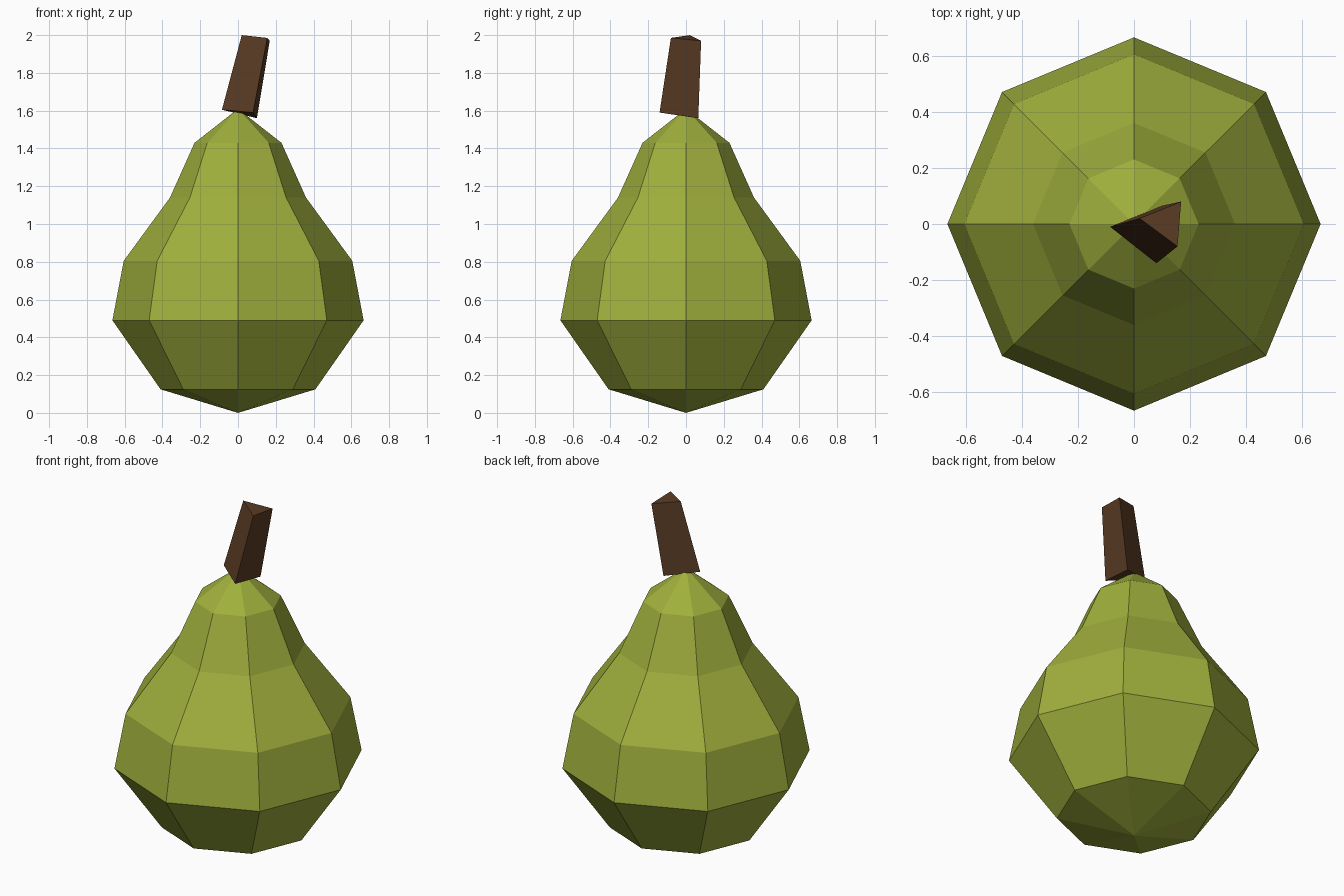
import bpy
import bmesh
import math
from mathutils import Matrix, Vector

cube = bpy.data.objects.get("Cube")
if cube:
    bpy.data.objects.remove(cube, do_unlink=True)


def make_material(name, rgb):
    mat = bpy.data.materials.new(name)
    mat.use_nodes = True
    color = (*rgb, 1.0)
    mat.diffuse_color = color
    mat.node_tree.nodes["Principled BSDF"].inputs["Base Color"].default_value = color
    return mat


def make_object(name, bm, mat):
    bmesh.ops.recalc_face_normals(bm, faces=bm.faces)
    mesh = bpy.data.meshes.new(name)
    bm.to_mesh(mesh)
    bm.free()
    mesh.materials.append(mat)
    obj = bpy.data.objects.new(name, mesh)
    bpy.context.collection.objects.link(obj)
    return obj


green = make_material("pear green", (0.35, 0.43, 0.045))
brown = make_material("stem brown", (0.105, 0.045, 0.018))

# Fruit body: radius and height profile turned into eight flat sides
SIDES = 8
profile = [(0, 0), (0.41, 0.125), (0.665, 0.49), (0.605, 0.805),
           (0.36, 1.14), (0.23, 1.43), (0, 1.61)]
bm = bmesh.new()
points = [bm.verts.new((r, 0, z)) for r, z in profile]
edges = [bm.edges.new(pair) for pair in zip(points, points[1:])]
bmesh.ops.spin(bm, geom=points + edges, cent=(0, 0, 0), axis=(0, 0, 1),
               angle=math.tau, steps=SIDES)
bmesh.ops.remove_doubles(bm, verts=bm.verts, dist=0.001)
make_object("fruit_body", bm, green)

# Stem: tapered, leaning three-sided prism
bottom = [(-0.085, -0.01, 1.605), (0.08, -0.14, 1.59), (0.10, 0.065, 1.56)]
top = [(0.02, 0.02, 2.0), (0.155, -0.08, 1.985), (0.168, 0.08, 1.97)]
bm = bmesh.new()
low = [bm.verts.new(p) for p in bottom]
high = [bm.verts.new(p) for p in top]
bm.faces.new(low)
bm.faces.new(high)
for i in range(3):
    j = (i + 1) % 3
    bm.faces.new((low[i], low[j], high[j], high[i]))
make_object("stem", bm, brown)
